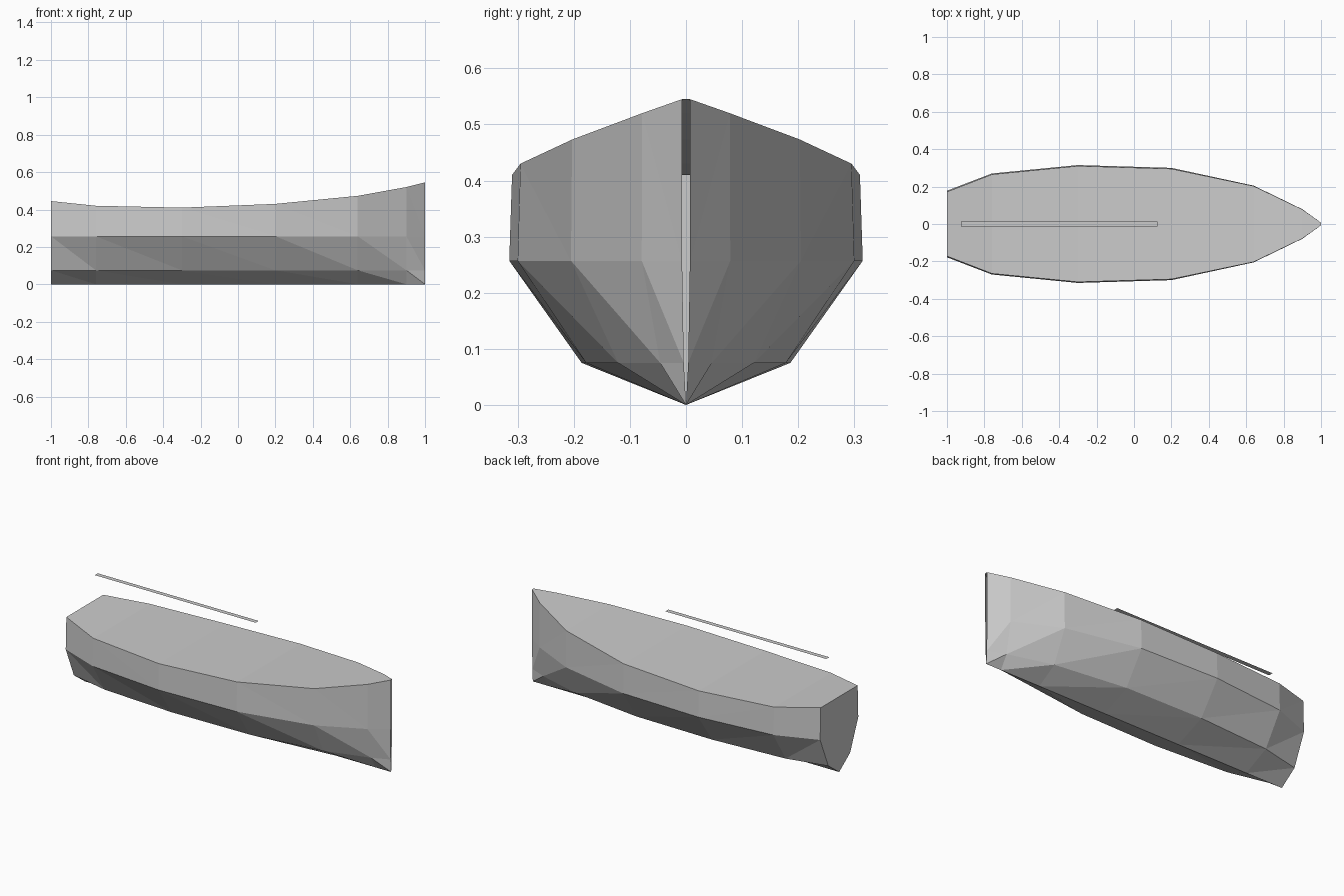
import bpy, bmesh

cube = bpy.data.objects.get("Cube")
if cube:
    bpy.data.objects.remove(cube)

grey = bpy.data.materials.new("hull_grey")
grey.use_nodes = True
colour = (0.6, 0.6, 0.6, 1)
grey.diffuse_color = colour
grey.node_tree.nodes["Principled BSDF"].inputs["Base Color"].default_value = colour

CHINE_Z, BILGE_Z = 0.257, 0.075

# Stations: x, deck height, half widths at deck, chine and bilge
stations = [
    (-1.0, 0.445, 0.172, 0.178, 0.102),
    (-0.76, 0.42, 0.265, 0.270, 0.157),
    (-0.3, 0.41, 0.310, 0.315, 0.186),
    (0.2, 0.43, 0.295, 0.300, 0.178),
    (0.64, 0.473, 0.203, 0.205, 0.121),
    (0.9, 0.52, 0.078, 0.079, 0.046),
    (1.0, 0.545, 0.007, 0.007, 0.004),
]


def finish(name, bm):
    mesh = bpy.data.meshes.new(name)
    bm.to_mesh(mesh)
    bm.free()
    mesh.materials.append(grey)
    obj = bpy.data.objects.new(name, mesh)
    bpy.context.collection.objects.link(obj)
    return obj


# Hull: chined side panels, deck and transom, with the stem left open
bm = bmesh.new()
rings = []
for x, top, deck, chine, bilge in stations:
    half = [(deck, top), (chine, CHINE_Z), (bilge, BILGE_Z)]
    ring = half + [(0, 0)] + [(-y, z) for y, z in reversed(half)]
    rings.append([bm.verts.new((x, y, z)) for y, z in ring])

for a, b in zip(rings, rings[1:]):
    for i in range(6):
        if i < 3:
            bm.faces.new((a[i], b[i + 1], b[i]))
            bm.faces.new((a[i], a[i + 1], b[i + 1]))
        else:
            bm.faces.new((a[i], a[i + 1], b[i]))
            bm.faces.new((a[i + 1], b[i + 1], b[i]))
    bm.faces.new((a[6], a[0], b[0], b[6]))
bm.faces.new(rings[0])
bmesh.ops.recalc_face_normals(bm, faces=bm.faces)
# Keep the deck pointing up
deck_faces = [f for f in bm.faces if len(f.verts) == 4]
if deck_faces[0].normal.z < 0:
    bmesh.ops.reverse_faces(bm, faces=bm.faces)
finish("hull", bm)

# Boom: a flat strip above the deck
bm = bmesh.new()
corners = [(-0.925, -0.014), (0.125, -0.014), (0.125, 0.014), (-0.925, 0.014)]
bm.faces.new([bm.verts.new((x, y, 0.652)) for x, y in corners])
finish("boom_strip", bm)
